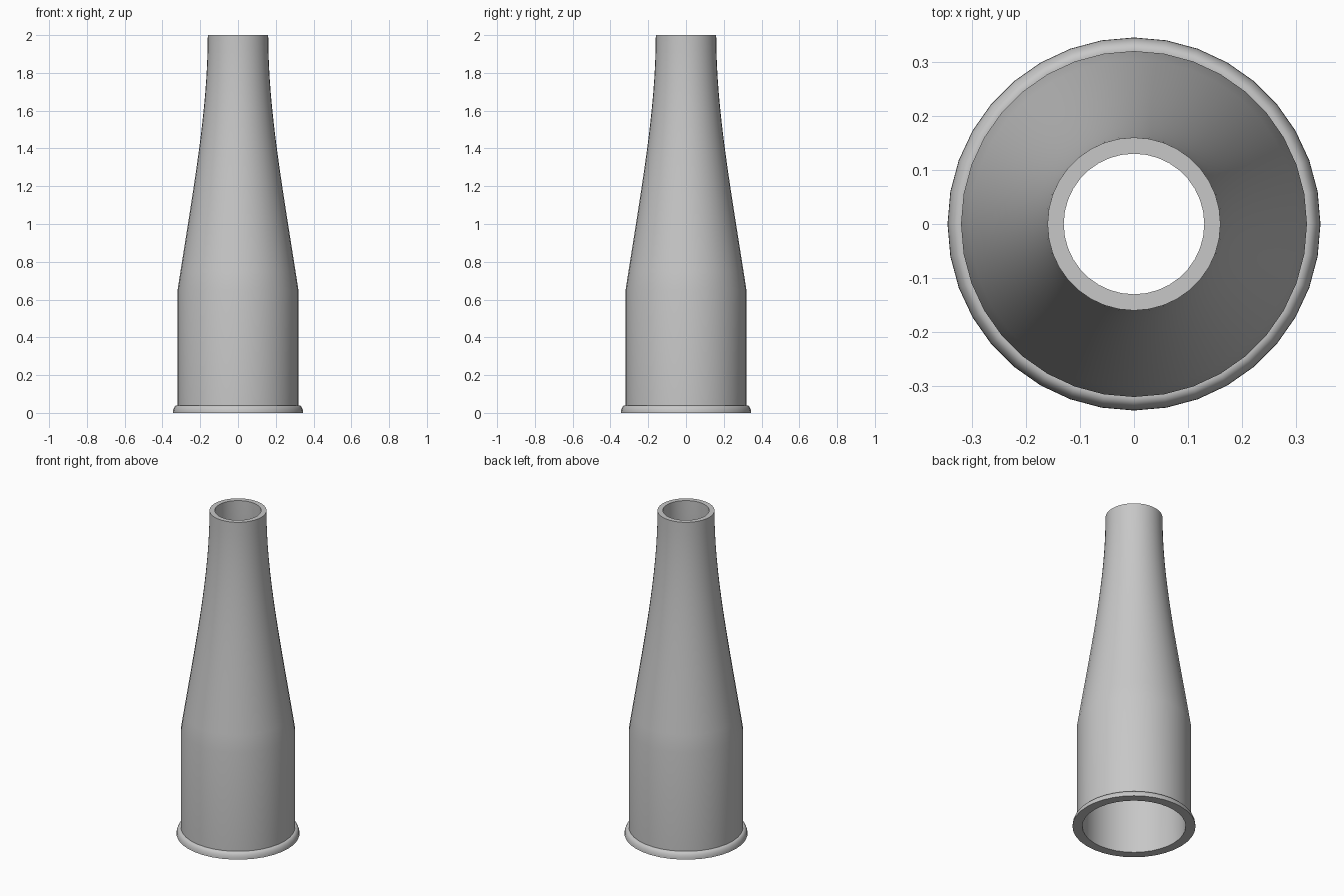
import bpy
import bmesh
import math
from mathutils import Vector
from mathutils.geometry import interpolate_bezier

cube = bpy.data.objects.get("Cube")
if cube:
    bpy.data.objects.remove(cube, do_unlink=True)

SIDES = 36
WALL = 0.03
BODY_R, TOP_R = 0.32, 0.16
SHOULDER_Z, TOP_Z = 0.65, 2.0
BEAD_W, BEAD_H = 0.025, 0.04

grey = bpy.data.materials.new("plain grey")
grey.use_nodes = True
colour = (0.57, 0.57, 0.57, 1)
grey.diffuse_color = colour
grey.node_tree.nodes["Principled BSDF"].inputs["Base Color"].default_value = colour


def lathe(name, profile):
    """Revolve a closed (radius, height) profile around z."""
    bm = bmesh.new()
    rings = []
    for i in range(SIDES):
        a = math.tau * i / SIDES
        rings.append([bm.verts.new((r * math.cos(a), r * math.sin(a), z))
                      for r, z in profile])
    n = len(profile)
    for i, ring in enumerate(rings):
        after = rings[(i + 1) % SIDES]
        for j in range(n):
            k = (j + 1) % n
            bm.faces.new((ring[j], after[j], after[k], ring[k]))
    bmesh.ops.recalc_face_normals(bm, faces=bm.faces)
    mesh = bpy.data.meshes.new(name)
    bm.to_mesh(mesh)
    bm.free()
    mesh.materials.append(grey)
    obj = bpy.data.objects.new(name, mesh)
    bpy.context.collection.objects.link(obj)
    bpy.ops.object.select_all(action='DESELECT')
    obj.select_set(True)
    bpy.context.view_layer.objects.active = obj
    bpy.ops.object.shade_smooth_by_angle(angle=math.radians(30))
    return obj


# Taper from the straight body to the neck
taper = [(p.x, p.y) for p in interpolate_bezier(
    Vector((BODY_R, SHOULDER_Z)), Vector((0.235, 1.2)),
    Vector((TOP_R, 1.6)), Vector((TOP_R, TOP_Z)), 17)]

# Rounded bead around the foot
bead = []
for i in range(7):
    a = math.pi / 2 * i / 6
    bead.append((BODY_R + 0.003 + (BEAD_W - 0.003) * math.cos(a),
                 BEAD_H * math.sin(a)))

# Hollow shell: bead, body and taper outside, then the bore back down
outside = bead + [(BODY_R, BEAD_H)] + taper
bore = [(r - WALL, z) for r, z in reversed(taper)] + [(BODY_R - WALL, 0)]
lathe("tapered_tube", outside + bore)
